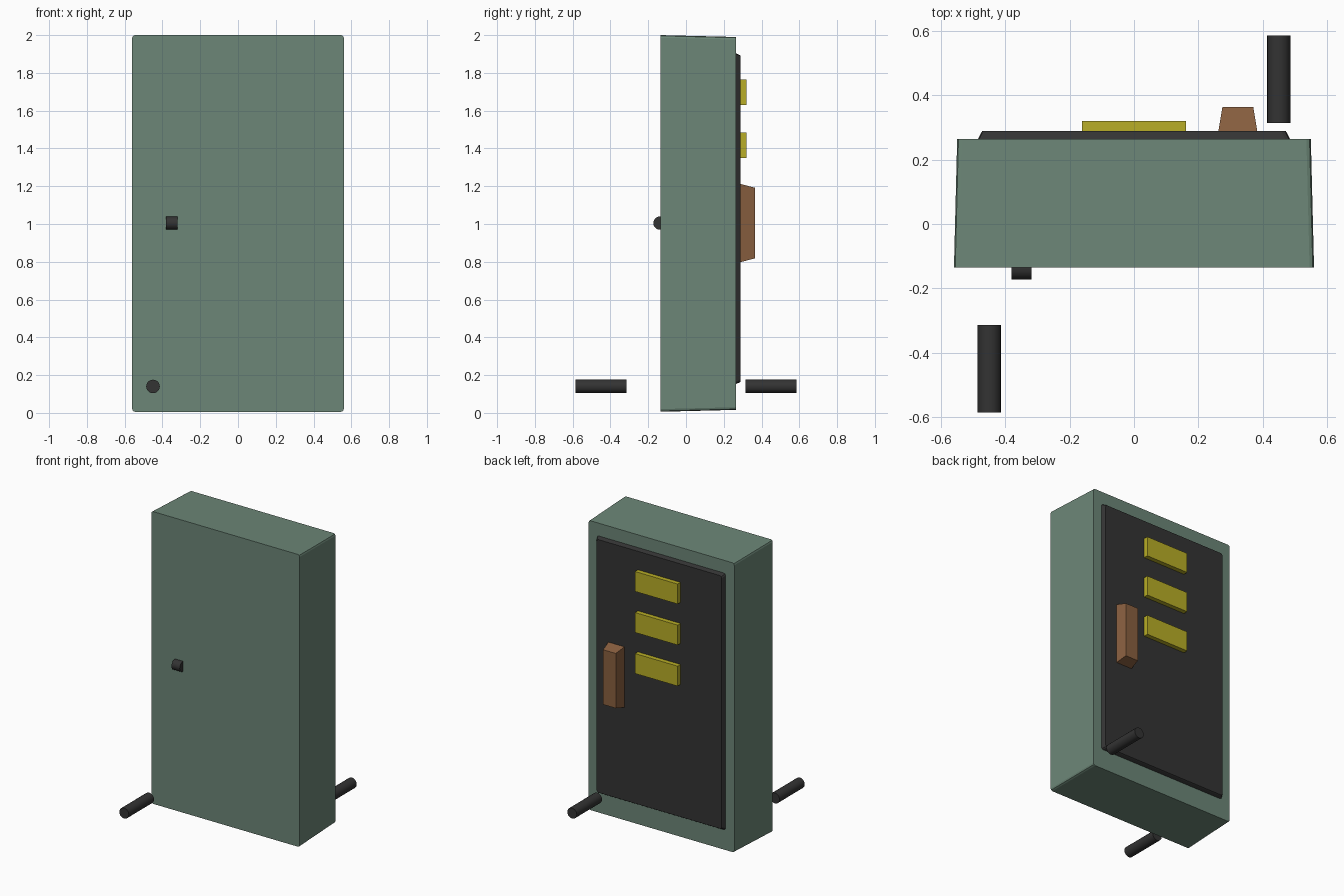
import bpy, bmesh, math

if "Cube" in bpy.data.objects:
    bpy.data.objects.remove(bpy.data.objects["Cube"])

def material(name, rgb):
    m = bpy.data.materials.new(name)
    m.diffuse_color = (*rgb, 1)
    m.use_nodes = True
    m.node_tree.nodes["Principled BSDF"].inputs["Base Color"].default_value = m.diffuse_color
    return m

green = material("cabinet green", (0.15, 0.24, 0.185))
dark = material("charcoal", (0.033, 0.033, 0.033))
yellow = material("label yellow", (0.48, 0.42, 0.02))
brown = material("handle brown", (0.25, 0.115, 0.05))

def finish(bm, name, mat):
    bmesh.ops.recalc_face_normals(bm, faces=bm.faces)
    me = bpy.data.meshes.new(name)
    bm.to_mesh(me)
    bm.free()
    ob = bpy.data.objects.new(name, me)
    me.materials.append(mat)
    bpy.context.collection.objects.link(ob)
    return ob

def tapered_box(name, mat, cx, cz, sections, corner=0.0):
    """Loft of corner-rounded rectangles; sections are (y, half width, half height)."""
    bm = bmesh.new()
    rings = []
    steps = 3 if corner else 1
    for y, hw, hh in sections:
        ring = []
        for k, (sx, sz) in enumerate([(1, 1), (-1, 1), (-1, -1), (1, -1)]):
            for i in range(steps):
                a = math.pi / 2 * (k + (i / 2 if corner else 0))
                ox = math.cos(a) * corner if corner else 0
                oz = math.sin(a) * corner if corner else 0
                ring.append(bm.verts.new((cx + sx * (hw - corner) + ox, y,
                                          cz + sz * (hh - corner) + oz)))
        rings.append(ring)
    n = len(rings[0])
    for a, b in zip(rings, rings[1:]):
        for i in range(n):
            j = (i + 1) % n
            bm.faces.new((a[i], a[j], b[j], b[i]))
    bm.faces.new(rings[0])
    bm.faces.new(rings[-1])
    return finish(bm, name, mat)

def rod(name, loc, radius, length, axis):
    rot = (math.pi / 2, 0, 0) if axis == 'Y' else (0, math.pi / 2, 0)
    bpy.ops.mesh.primitive_cylinder_add(vertices=20, radius=radius, depth=length,
                                        location=loc, rotation=rot)
    ob = bpy.context.object
    ob.name = name
    ob.data.materials.append(dark)
    bpy.ops.object.shade_smooth_by_angle(angle=math.radians(35))

# Main cabinet, slightly narrower at the back
tapered_box("cabinet", green, 0, 1.003,
            [(-0.135, 0.56, 0.997), (0.265, 0.55, 0.987)], 0.014)

# Raised back panel with a sloped border
tapered_box("back_panel", dark, 0, 1.028,
            [(0.26, 0.487, 0.877), (0.265, 0.485, 0.875), (0.283, 0.476, 0.867),
             (0.289, 0.472, 0.863)], 0.014)

# Three yellow plates
for i in range(3):
    tapered_box(f"yellow_plate_{i + 1}", yellow, 0, 1.697 - 0.28 * i,
                [(0.285, 0.161, 0.068), (0.32, 0.161, 0.068)])

# Tapered handle
tapered_box("handle", brown, 0.323, 1.005,
            [(0.285, 0.061, 0.208), (0.364, 0.048, 0.187)])

# Front knob and the two separate pegs
rod("front_knob", (-0.35, -0.138, 1.005), 0.035, 0.062, 'X')
for s, label in ((-1, "front_peg"), (1, "back_peg")):
    rod(label, (s * 0.45, s * 0.45, 0.14), 0.036, 0.272, 'Y')
